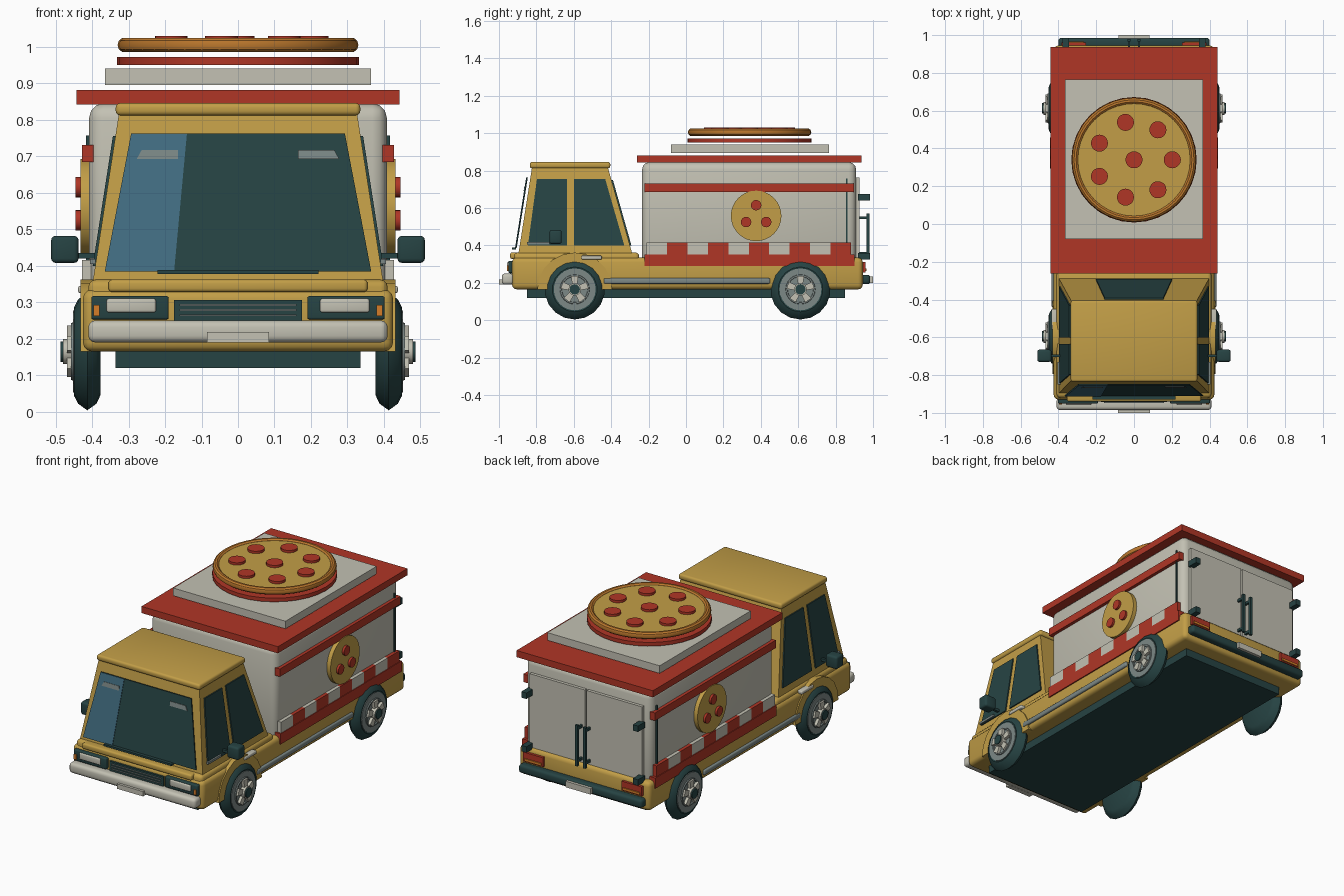
import bpy, bmesh, math
from mathutils import Vector

if "Cube" in bpy.data.objects:
    bpy.data.objects.remove(bpy.data.objects["Cube"])


def material(name, hexcode):
    rgb = [int(hexcode[i:i + 2], 16) / 255 for i in (0, 2, 4)]
    col = [c / 12.92 if c < 0.04 else ((c + 0.055) / 1.055) ** 2.4 for c in rgb] + [1]
    m = bpy.data.materials.new(name)
    m.use_nodes = True
    m.diffuse_color = col
    m.node_tree.nodes["Principled BSDF"].inputs["Base Color"].default_value = col
    return m


yellow = material("mustard yellow", "C29E47")
cream = material("cream", "C3C1B3")
red = material("tomato red", "B03626")
dark = material("dark teal", "264343")
blue = material("glass blue", "426E82")
crust = material("crust brown", "BC782D")
grey = material("steel grey", "7C8886")
orange = material("indicator orange", "D67D28")


def finish(name, bm, mat):
    bmesh.ops.recalc_face_normals(bm, faces=bm.faces)
    for f in bm.faces:
        f.smooth = True
    for e in bm.edges:
        e.smooth = e.calc_face_angle(0) < 0.6
    me = bpy.data.meshes.new(name)
    bm.to_mesh(me)
    bm.free()
    me.materials.append(mat)
    ob = bpy.data.objects.new(name, me)
    bpy.context.collection.objects.link(ob)
    return ob


def box(name, xs, ys, zs, mat, bevel=0, shape=None):
    bm = bmesh.new()
    bmesh.ops.create_cube(bm, size=1)
    for v in bm.verts:
        v.co = [a + (b - a) * (c + 0.5) for (a, b), c in zip((xs, ys, zs), v.co)]
        if shape:
            v.co = shape(v.co)
    if bevel:
        bmesh.ops.bevel(bm, geom=bm.edges[:], offset=bevel, segments=3, profile=0.5, affect='EDGES')
    return finish(name, bm, mat)


def pair(name, xs, ys, zs, mat, bevel=0):
    box("left_" + name, xs, ys, zs, mat, bevel)
    box("right_" + name, (-xs[1], -xs[0]), ys, zs, mat, bevel)


def slab(name, pts, push, mat):
    bm = bmesh.new()
    face = bm.faces.new([bm.verts.new(p) for p in pts])
    ext = bmesh.ops.extrude_face_region(bm, geom=[face])
    bmesh.ops.translate(bm, vec=push, verts=[g for g in ext["geom"] if isinstance(g, bmesh.types.BMVert)])
    return finish(name, bm, mat)


def lathe(name, profile, centre, mat, axis="z", side=1, steps=32):
    # profile is (distance along axis, radius)
    bm = bmesh.new()
    pts = [(r, 0, a) if axis == "z" else (a * side, 0, r) for a, r in profile]
    vs = [bm.verts.new(p) for p in pts]
    es = [bm.edges.new(p) for p in zip(vs, vs[1:])]
    bmesh.ops.spin(bm, geom=vs + es, cent=(0, 0, 0), dvec=(0, 0, 0), angle=math.tau, steps=steps,
                   axis=(0, 0, 1) if axis == "z" else (1, 0, 0))
    bmesh.ops.remove_doubles(bm, verts=bm.verts, dist=1e-4)
    bmesh.ops.translate(bm, vec=centre, verts=bm.verts)
    return finish(name, bm, mat)


def disc(name, a, b, r, centre, mat, axis="z", side=1, steps=32):
    return lathe(name, [(a, 0), (a, r), (b, r), (b, 0)], centre, mat, axis, side, steps)


# Chassis and lower body
box("chassis", (-0.335, 0.335), (-0.85, 0.85), (0.12, 0.2), dark)
box("lower_body", (-0.425, 0.425), (-0.93, 0.945), (0.165, 0.335), yellow, 0.025)
box("cab_shoulder", (-0.41, 0.41), (-0.92, -0.25), (0.25, 0.362), yellow, 0.02)
box("cowl_strip", (-0.355, 0.355), (-0.94, -0.88), (0.328, 0.362), yellow, 0.01)
pair("side_rail", (0.415, 0.437), (-0.44, 0.45), (0.195, 0.225), grey, 0.008)

# Tapered cab: these give the wall positions at a height
Z0, Z1 = 0.33, 0.825


def wall(z, low, high):
    return low + (high - low) * (z - Z0) / (Z1 - Z0)


def side_x(z): return wall(z, 0.402, 0.325)
def front_y(z): return wall(z, -0.90, -0.822)
def back_y(z): return wall(z, -0.28, -0.42)


def cab_shape(c):
    return Vector((math.copysign(side_x(c.z), c.x), front_y(c.z) if c.y < -0.6 else back_y(c.z), c.z))


box("cab", (-1, 1), (-1, 0), (Z0, Z1), yellow, 0, cab_shape)
box("cab_roof", (-0.335, 0.335), (-0.835, -0.405), (0.812, 0.846), yellow, 0.012)

# Glass on the cab


def front_plate(name, xz, mat, gap, thick=0.006):
    slab(name, [(x, front_y(z) - gap, z) for x, z in xz], (0, -thick, 0), mat)


LOW, TOP = 0.385, 0.762
front_plate("windshield", [(-0.365, LOW), (0.365, LOW), (0.293, TOP), (-0.293, TOP)], dark, 0.014)
front_plate("windshield_reflection", [(-0.365, LOW), (-0.175, LOW), (-0.14, TOP), (-0.293, TOP)], blue, 0.02, 0.003)
for s, side in ((1, "left"), (-1, "right")):
    front_plate(side + "_glint", [(s * 0.165, 0.692), (s * 0.278, 0.692), (s * 0.264, 0.717), (s * 0.165, 0.717)],
                grey, 0.022, 0.003)
    windows = {"front": [(-0.845, 0.4), (-0.635, 0.4), (-0.635, 0.755), (-0.797, 0.755)],
               "rear": [(-0.6, 0.4), (-0.33, 0.4), (-0.432, 0.755), (-0.6, 0.755)]}
    for part, yz in windows.items():
        slab(f"{side}_{part}_window", [(s * (side_x(z) - 0.001), y, z) for y, z in yz], (s * 0.008, 0, 0), dark)
slab("cab_back_window", [(x, back_y(z), z) for x, z in ((-0.2, 0.4), (0.2, 0.4), (0.155, 0.75), (-0.155, 0.75))],
     (0, 0.008, 0), dark)
box("wiper", (-0.22, 0.22), (-0.93, -0.91), (0.377, 0.388), dark)

# Mirrors and door handles
pair("mirror", (0.437, 0.512), (-0.73, -0.665), (0.408, 0.482), dark, 0.012)
pair("mirror_arm", (0.385, 0.44), (-0.705, -0.69), (0.42, 0.435), dark)
pair("window_ledge", (0.39, 0.405), (-0.85, -0.73), (0.405, 0.418), grey)
pair("door_handle", (0.40, 0.438), (-0.56, -0.45), (0.325, 0.345), cream, 0.006)

# Front end
pair("headlight_housing", (0.19, 0.402), (-0.95, -0.9), (0.253, 0.317), dark, 0.006)
pair("headlight_lens", (0.225, 0.36), (-0.958, -0.93), (0.272, 0.31), cream, 0.006)
pair("turn_signal", (0.38, 0.396), (-0.956, -0.93), (0.263, 0.292), orange)
box("grille", (-0.175, 0.175), (-0.942, -0.91), (0.25, 0.306), dark)
for i in range(3):
    z = 0.262 + i * 0.014
    box(f"grille_slat_{i + 1}", (-0.16, 0.16), (-0.948, -0.93), (z, z + 0.005), grey)
box("front_bumper", (-0.41, 0.41), (-0.985, -0.92), (0.19, 0.25), cream, 0.018)
box("front_plate", (-0.085, 0.085), (-1.0, -0.97), (0.19, 0.218), cream)

# Rear end
box("rear_bumper", (-0.4, 0.4), (0.93, 0.985), (0.193, 0.243), dark, 0.015)
box("rear_plate", (-0.082, 0.082), (0.97, 1.0), (0.2, 0.235), cream)
pair("tail_light", (0.255, 0.385), (0.93, 0.96), (0.255, 0.31), red)
pair("tail_signal", (0.265, 0.375), (0.95, 0.966), (0.262, 0.276), orange)

# Cargo box with trim
box("cargo_box", (-0.408, 0.408), (-0.235, 0.91), (0.3, 0.845), cream, 0.04)
pair("lower_trim", (0.39, 0.432), (-0.222, 0.9), (0.29, 0.352), red)
pair("upper_trim", (0.39, 0.427), (-0.222, 0.897), (0.685, 0.731), red)
STEP = 0.1095
for i in range(10):
    y = -0.212 + i * STEP
    pair(f"check_{i + 1}", (0.39, 0.428), (y, y + STEP), (0.35, 0.416), red if i % 2 else cream)
pair("corner_strip", (0.40, 0.416), (0.855, 0.863), (0.416, 0.757), dark)

# Rear doors
pair("cargo_door", (0.006, 0.365), (0.9, 0.928), (0.318, 0.762), cream)
pair("door_bar", (0.018, 0.034), (0.966, 0.98), (0.33, 0.57), dark)
for part, z in (("lower", 0.35), ("upper", 0.54)):
    pair(part + "_bar_bracket", (0.02, 0.032), (0.92, 0.97), (z, z + 0.015), dark)
for part, z in (("lower", 0.325), ("upper", 0.64)):
    pair(part + "_hinge", (0.345, 0.378), (0.92, 0.985), (z, z + 0.035), dark)

# Stacked roof sign
box("cargo_roof", (-0.442, 0.442), (-0.262, 0.938), (0.842, 0.881), red)
box("sign_plinth", (-0.364, 0.364), (-0.08, 0.764), (0.895, 0.94), cream)
CENTRE = (0, 0.34, 0)
disc("sign_base", 0.95, 0.972, 0.332, CENTRE, red)
disc("pizza_cheese", 0.988, 1.016, 0.31, CENTRE, yellow)
ring = [(1.005 + 0.02 * math.sin(t * math.tau / 10), 0.312 + 0.018 * math.cos(t * math.tau / 10)) for t in range(11)]
lathe("pizza_crust", ring, CENTRE, crust, steps=40)
disc("topping_centre", 1.0, 1.03, 0.045, CENTRE, red, steps=20)
for i in range(7):
    a = i * math.tau / 7
    disc(f"topping_{i + 1}", 1.0, 1.03, 0.045, (0.203 * math.cos(a), 0.34 + 0.203 * math.sin(a), 0), red, steps=20)

# Side emblems, wheels and front arches
tyre = [(0.377, 0), (0.377, 0.12), (0.388, 0.143), (0.413, 0.161), (0.438, 0.143), (0.45, 0.12), (0.447, 0.108), (0.44, 0)]
for s, side in ((1, "left"), (-1, "right")):
    disc(side + "_emblem", 0.39, 0.432, 0.135, (0, 0.375, 0.558), yellow, "x", s)
    for i in range(3):
        a = math.pi / 2 + i * math.tau / 3
        c = (0, 0.375 + 0.062 * math.cos(a), 0.555 + 0.06 * math.sin(a))
        disc(f"{side}_emblem_topping_{i + 1}", 0.42, 0.445, 0.028, c, red, "x", s, 16)
    arc = [math.pi * i / 10 for i in range(11)]
    slab(side + "_front_arch", [(s * 0.39, -0.595 + 0.2 * math.cos(a), 0.165 + 0.197 * math.sin(a)) for a in arc],
         (s * 0.042, 0, 0), yellow)
    for end, y in (("front", -0.595), ("rear", 0.612)):
        name = f"{side}_{end}_"
        c = Vector((0, y, 0.165))
        lathe(name + "tyre", tyre, c, dark, "x", s, 18)
        disc(name + "rim", 0.43, 0.452, 0.112, c, grey, "x", s, 24)
        lathe(name + "rim_lip", [(0.45, 0.08), (0.458, 0.078), (0.458, 0.07), (0.45, 0.068)], c, grey, "x", s, 24)
        for i in range(5):
            a = math.pi / 2 + i * math.tau / 5
            u = Vector((0, math.cos(a), math.sin(a)))
            w = Vector((0, -u.z, u.y))
            x = Vector((s * 0.45, 0, 0))
            slab(f"{name}spoke_{i + 1}", [c + x + u * r + w * h for r, h in
                 ((0.02, -0.012), (0.072, -0.02), (0.072, 0.02), (0.02, 0.012))], (s * 0.019, 0, 0), cream)
        disc(name + "hub", 0.45, 0.48, 0.034, c, cream, "x", s, 12)
        disc(name + "hub_cap", 0.47, 0.487, 0.028, c, dark, "x", s, 12)
